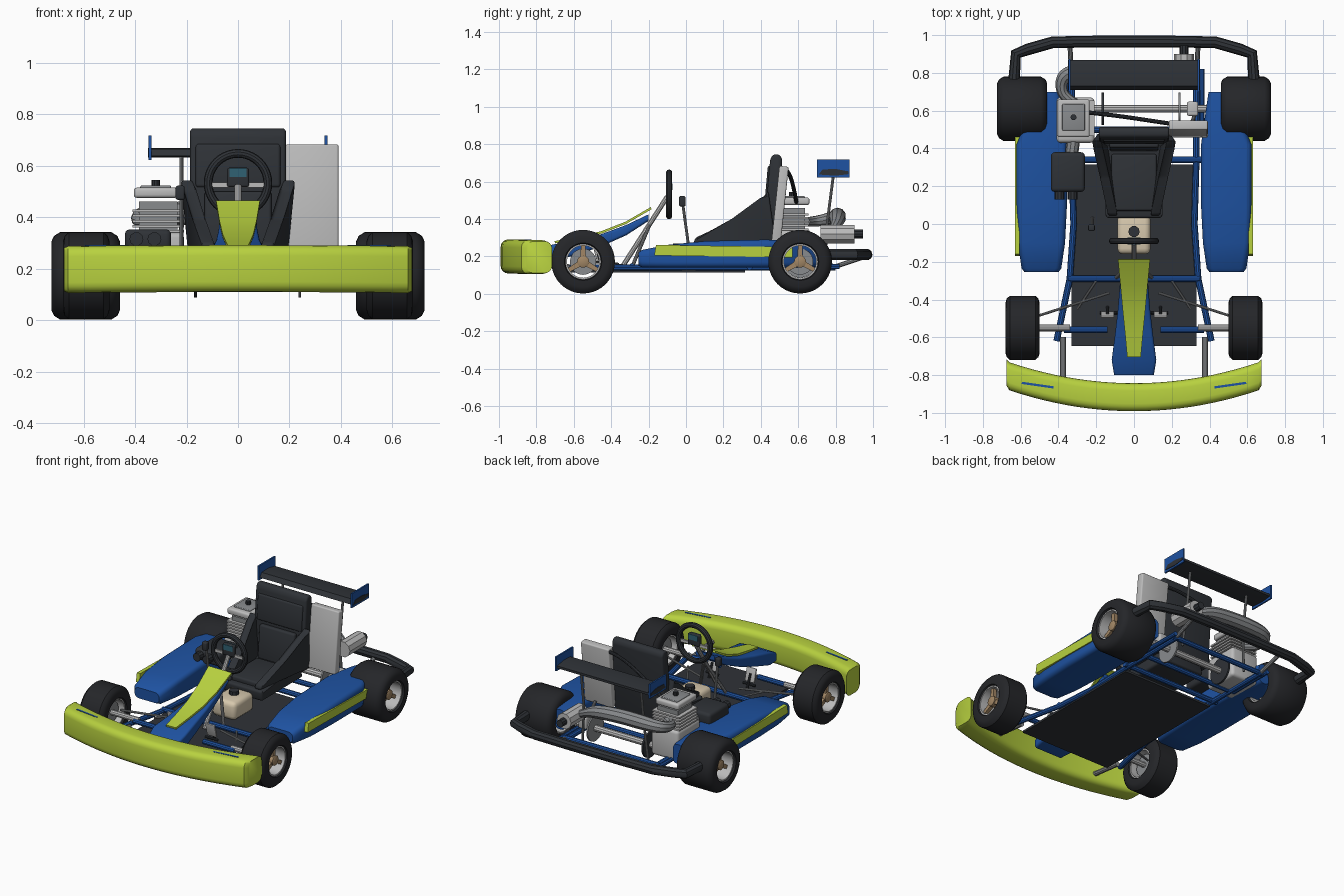
import bpy, bmesh, math
from mathutils import Vector

if "Cube" in bpy.data.objects:
    bpy.data.objects.remove(bpy.data.objects["Cube"])

def mat(name, c):
    m = bpy.data.materials.new(name)
    m.diffuse_color = (*c, 1)
    m.use_nodes = True
    m.node_tree.nodes["Principled BSDF"].inputs["Base Color"].default_value = m.diffuse_color
    return m

BLUE = mat("blue", (0.013, 0.085, 0.36))
LIME = mat("lime", (0.48, 0.64, 0.05))
DARK = mat("dark", (0.028, 0.032, 0.038))
RUBBER = mat("rubber", (0.018, 0.019, 0.022))
BRONZE = mat("bronze", (0.36, 0.24, 0.13))
BEIGE = mat("beige", (0.68, 0.58, 0.42))
LIGHT = mat("light", (0.5, 0.5, 0.5))
STEEL = mat("steel", (0.25, 0.26, 0.27))
TEAL = mat("teal", (0.03, 0.12, 0.17))

def add(name, bm, m, bevel=0):
    if bevel:
        bmesh.ops.bevel(bm, geom=bm.edges[:], offset=bevel, segments=3, profile=0.5, affect='EDGES', clamp_overlap=True)
    bmesh.ops.recalc_face_normals(bm, faces=bm.faces[:])
    me = bpy.data.meshes.new(name)
    bm.to_mesh(me)
    bm.free()
    me.materials.append(m)
    ob = bpy.data.objects.new(name, me)
    bpy.context.collection.objects.link(ob)
    return ob

def loft(name, rings, m, wrap=False, bevel=0):
    bm = bmesh.new()
    vs = [[bm.verts.new(p) for p in r] for r in rings]
    n = len(vs[0])
    pairs = list(zip(vs, vs[1:])) + ([(vs[-1], vs[0])] if wrap else [])
    for a, b in pairs:
        for i in range(n):
            bm.faces.new((a[i], a[(i + 1) % n], b[(i + 1) % n], b[i]))
    if not wrap:
        bm.faces.new(vs[0])
        bm.faces.new(vs[-1])
    return add(name, bm, m, bevel)

def box(name, loc, size, m, bevel=0, tilt=0):
    bm = bmesh.new()
    bmesh.ops.create_cube(bm, size=1)
    bmesh.ops.scale(bm, vec=size, verts=bm.verts)
    ob = add(name, bm, m, bevel)
    ob.location = loc
    ob.rotation_euler.x = math.radians(tilt)
    return ob

def prism(name, prof, x0, x1, m, bevel=0):
    return loft(name, [[(x, y, z) for y, z in prof] for x in (x0, x1)], m, bevel=bevel)

def lathe(name, prof, c, m, wrap=False, n=40):
    # profile of (x offset, radius) turned about the x axis
    rings = [[(c[0] + dx, c[1] + r * math.cos(2 * math.pi * i / n), c[2] + r * math.sin(2 * math.pi * i / n))
              for i in range(n)] for dx, r in prof]
    return loft(name, rings, m, wrap)

def tube(name, pts, r, m, radii=None, smooth=False):
    cu = bpy.data.curves.new(name, 'CURVE')
    cu.dimensions = '3D'
    cu.bevel_depth, cu.bevel_resolution, cu.use_fill_caps = r, 3, True
    sp = cu.splines.new('NURBS' if smooth else 'POLY')
    sp.points.add(len(pts) - 1)
    for i, p in enumerate(pts):
        sp.points[i].co = (*p, 1)
        sp.points[i].radius = radii[i] if radii else 1
    if smooth:
        sp.use_endpoint_u, sp.order_u, sp.resolution_u = True, 3, 8
    cu.materials.append(m)
    ob = bpy.data.objects.new(name, cu)
    bpy.context.collection.objects.link(ob)
    return ob

def rrect(w, h, r, n=4):
    pts = []
    for k, (sx, sy) in enumerate(((1, 1), (-1, 1), (-1, -1), (1, -1))):
        for i in range(n + 1):
            a = math.pi / 2 * (k + i / n)
            pts.append((sx * (w / 2 - r) + r * math.cos(a), sy * (h / 2 - r) + r * math.sin(a)))
    return pts

# wheels: tyre, rim barrel, hub and three spokes
def wheel(tag, s, x, y, w):
    c, h = (s * x, y, 0.172), w / 2
    lathe(tag + "_tyre", [(-h, .10), (-h, .135), (-h * .93, .155), (-h * .75, .17), (h * .75, .17), (h * .93, .155),
                          (h, .135), (h, .10), (h * .85, .092), (-h * .85, .092)], c, RUBBER, True)
    lathe(tag + "_rim", [(-h * .9, .097), (h * .9, .097), (h * .9, .086), (-h * .9, .086)], c, LIGHT, True)
    face = c[0] + s * h * .55
    lathe(tag + "_hub", [(-.025, .032), (.02, .032), (.025, .022)] if s > 0 else [(.025, .032), (-.02, .032), (-.025, .022)],
          (face, y, .172), BRONZE, n=20)
    for k in range(3):
        a = math.pi / 2 + k * 2 * math.pi / 3
        d, t = Vector((0, math.cos(a), math.sin(a))), Vector((0, -math.sin(a), math.cos(a)))
        o = Vector((face, y, .172))
        loft(tag + "_spoke", [[o + d * q + t * b * hw + Vector((e * .012, 0, 0)) for b, e in ((-1, -1), (1, -1), (1, 1), (-1, 1))]
                              for q, hw in ((.02, .015), (.093, .011))], BRONZE)
    lathe(tag + "_inner_disc", [(-.004, .07), (.004, .07)], (c[0] - s * h * .5, y, .172), STEEL)

for s, side in ((-1, "left"), (1, "right")):
    wheel("front_wheel_" + side, s, .59, -.55, .18)
    wheel("rear_wheel_" + side, s, .592, .61, .265)

    # side pods with accent strips
    rings = []
    for y, xa, xb, za, zb in ((-.255, .40, .58, .15, .22), (-.235, .385, .595, .142, .235), (-.1, .365, .615, .14, .262),
                              (.1, .355, .622, .14, .282), (.42, .355, .622, .14, .29), (.6, .38, .55, .14, .285), (.7, .395, .47, .145, .275)):
        rings.append([((xa + xb) / 2 * s + p * s, y, (za + zb) / 2 + q) for p, q in rrect(xb - xa, zb - za, .03)])
    loft("side_pod_" + side, rings, BLUE)
    prism("pod_strip_" + side, [(-.17, .205), (-.16, .262), (.57, .25), (.57, .195)], s * .605, s * .63, LIME)

    # chassis rails, front arms, bumper mounts
    tube("main_rail_" + side, [(s * .41, -.62, .14), (s * .34, -.29, .14), (s * .32, 0, .14), (s * .33, .34, .14), (s * .33, .8, .14)], .017, BLUE)
    tube("pod_bar_" + side, [(s * .36, .82, .145), (s * .36, .5, .145)], .014, BLUE)
    tube("stub_axle_arm_" + side, [(s * .14, -.56, .165), (s * .37, -.56, .165)], .017, BLUE)
    tube("stub_axle_" + side, [(s * .34, -.55, .172), (s * .56, -.55, .172)], .018, LIGHT)
    tube("tie_rod_" + side, [(s * .52, -.49, .17), (s * .13, -.365, .16)], .007, STEEL)
    tube("steering_link_" + side, [(s * .2, -.3, .15), (s * .3, -.45, .16)], .006, STEEL)
    tube("front_bumper_mount_" + side, [(s * .375, -.6, .14), (s * .375, -.86, .17)], .016, STEEL)
    tube("rear_bumper_mount_" + side, [(s * .33, .78, .14), (s * .34, .96, .2)], .013, STEEL)

    # pedals
    box("pedal_" + side, (s * .14, -.48, .21), (.07, .012, .09), LIGHT, .004, 15)
    tube("pedal_arm_" + side, [(s * .14, -.44, .13), (s * .14, -.475, .22)], .008, DARK)
    tube("pedal_bar_" + side, [(s * .09, -.47, .15), (s * .18, -.47, .15)], .008, DARK)

    # seat bolsters, flaring outward toward the back
    b = prism("seat_bolster_" + side, [(.04, .27), (.05, .30), (.25, .39), (.40, .50), (.44, .55), (.48, .27)], s * .125, s * .175, DARK, .012)
    for v in b.data.vertices:
        v.co.x += s * ((v.co.y - .3) * .14 + (v.co.z - .3) * .12)

    # wing end plates and struts
    box("wing_end_plate_" + side, (s * .342, .787, .67), (.01, .175, .095), BLUE)
    tube("wing_strut_" + side, [(s * .22, .79, .65), (s * .22, .755, .38), (s * .24, .74, .14)], .008, STEEL)

    # bumper accent stripes
    box("bumper_stripe_" + side, (s * .51, -.853, .288), (.17, .012, .006), BLUE).rotation_euler.z = s * .14

# front bumper, bowed
rings = []
for i in range(-12, 13):
    u = i / 12
    e = .93 if abs(i) == 12 else 1
    x = .676 * u if abs(i) == 12 else .67 * math.copysign(min(abs(u) * 1.075, .995), u)
    rings.append([(x, -.917 + .132 * u * u + p * e, .2 - .004 * u * u + q * e) for p, q in rrect(.148, .182, .04)])
loft("front_bumper", rings, LIME)

# rear bumper
half = [(.635, .76, .21), (.625, .9, .21), (.56, .925, .21), (.43, .962, .21), (.2, .966, .21)]
tube("rear_bumper", [(-x, y, z) for x, y, z in half] + half[::-1], .031, DARK)

# floor and cross tubes
box("floor_pan", (0, -.165, .122), (.66, .96, .014), DARK)
for y, w in ((-.29, .35), (.34, .36), (.5, .33), (.78, .35)):
    tube("cross_tube", [(-w, y, .145), (w, y, .145)], .017, BLUE)
tube("rear_axle", [(-.54, .61, .172), (.54, .61, .172)], .021, LIGHT)
lathe("sprocket", [(-.006, .085), (.006, .085)], (-.165, .61, .172), DARK)
lathe("brake_disc", [(-.005, .085), (.005, .085)], (.24, .61, .172), STEEL)
box("brake_caliper", (.31, .61, .2), (.06, .075, .08), LIGHT, .01)

# nose fairing with accent panel
rings, panel = [], []
for y, w, z, t in ((-.8, .105, .225, .06), (-.72, .118, .262, .09), (-.58, .1, .29, .08), (-.45, .085, .32, .065),
                   (-.32, .075, .368, .055), (-.2, .07, .425, .035)):
    rings.append([(p, y, z - t / 2 + q) for p, q in rrect(w * 2, t, .015)])
loft("nose_fairing", rings, BLUE)
for y, w, z in ((-.7, .036, .27), (-.58, .047, .293), (-.45, .06, .323), (-.32, .072, .374), (-.185, .085, .452)):
    panel.append([(-w, y, z), (w, y, z), (w, y - .003, z + .012), (-w, y - .003, z + .012)])
loft("nose_panel", panel, LIME)

# steering
n = 40
lathe_w = loft("steering_wheel", [[((.116 + .017 * math.cos(b * math.pi / 5)) * math.cos(a * 2 * math.pi / n),
                                    -.09 + .017 * math.sin(b * math.pi / 5),
                                    .532 + (.116 + .017 * math.cos(b * math.pi / 5)) * math.sin(a * 2 * math.pi / n))
                                   for b in range(10)] for a in range(n)], DARK, True)
box("steering_spokes", (0, -.09, .525), (.22, .012, .018), LIGHT)
box("steering_hub", (0, -.09, .555), (.085, .03, .075), DARK, .008)
box("steering_display", (0, -.09, .573), (.068, .036, .035), TEAL)
tube("steering_column", [(0, -.35, .13), (0, -.1, .52)], .014, LIGHT)
for s in (-1, 1):
    tube("column_support", [(s * .1, -.29, .14), (0, -.19, .38)], .01, STEEL)

# fuel tank
box("fuel_tank", (0, -.055, .185), (.175, .21, .12), BEIGE, .03)
tube("tank_cap", [(0, -.04, .24), (0, -.04, .27)], .03, DARK)

# shift lever
tube("shift_lever", [(-.22, .03, .14), (-.22, -.02, .5)], .008, STEEL)
box("shift_knob", (-.225, -.02, .495), (.035, .035, .055), DARK, .008)

# seat
prism("seat_base", [(.04, .2), (.03, .27), (.3, .27), (.45, .3), (.47, .2)], -.15, .15, DARK, .015)
prism("seat_back", [(.41, .26), (.45, .72), (.465, .745), (.5, .745), (.515, .72), (.48, .26)], -.186, .186, DARK, .012)
box("seat_pad_upper", (0, .445, .60), (.33, .03, .17), DARK, .012, -5)
box("seat_pad_lower", (0, .415, .39), (.26, .04, .22), DARK, .012, -5)
box("seat_cushion", (0, .22, .28), (.24, .3, .04), DARK, .012)

# radiator and hose
box("radiator", (.288, .503, .48), (.205, .05, .405), LIGHT, .008, -6)
tube("radiator_cap", [(.26, .525, .66), (.26, .5, .66)], .012, DARK)
tube("radiator_hose", [(.2, .53, .66), (.1, .545, .66), (-.1, .575, .58), (-.24, .59, .49)], .011, DARK, smooth=True)
tube("radiator_stay", [(.3, .52, .3), (.33, .6, .15)], .01, STEEL)

# engine
box("engine_crankcase", (-.31, .55, .24), (.2, .24, .2), LIGHT, .02)
for k in range(5):
    box("cylinder_fin", (-.31, .56, .345 + k * .02), (.2, .19, .01), LIGHT)
box("engine_cylinder", (-.31, .56, .39), (.15, .15, .14), STEEL)
box("cylinder_head", (-.32, .56, .495), (.17, .2, .04), LIGHT, .012)
box("head_cover", (-.32, .565, .515), (.12, .14, .016), STEEL, .005)
tube("spark_plug", [(-.32, .565, .515), (-.32, .565, .545)], .016, DARK)
box("airbox", (-.35, .275, .31), (.18, .21, .085), DARK, .02)
for x in (-.395, -.325):
    tube("intake_trumpet", [(x, .13, .315), (x, .2, .315)], .027, DARK)
tube("carburettor", [(-.33, .37, .3), (-.32, .45, .3)], .035, STEEL)

# exhaust chamber and muffler
tube("exhaust_pipe", [(-.31, .64, .385), (-.37, .67, .385), (-.39, .74, .395), (-.36, .8, .41), (-.25, .81, .415), (-.1, .81, .415),
                      (.08, .81, .4), (.18, .8, .36), (.25, .77, .32)], .046, STEEL,
     [.55, .6, .7, .85, 1, 1, .95, .55, .5], True)
tube("muffler", [(.265, .72, .32), (.265, .9, .32)], .052, LIGHT)
tube("tailpipe", [(.265, .88, .32), (.265, .945, .32)], .024, DARK)

# rear wing
prism("rear_wing", [(.71, .638), (.73, .665), (.8, .668), (.868, .655), (.868, .64), (.8, .632)], -.35, .35, DARK)

# curves to meshes, then smooth by angle
bpy.ops.object.select_all(action='SELECT')
bpy.context.view_layer.objects.active = bpy.data.objects["muffler"]
bpy.ops.object.convert(target='MESH')
bpy.ops.object.select_all(action='SELECT')
bpy.ops.object.shade_smooth_by_angle(angle=math.radians(35))
